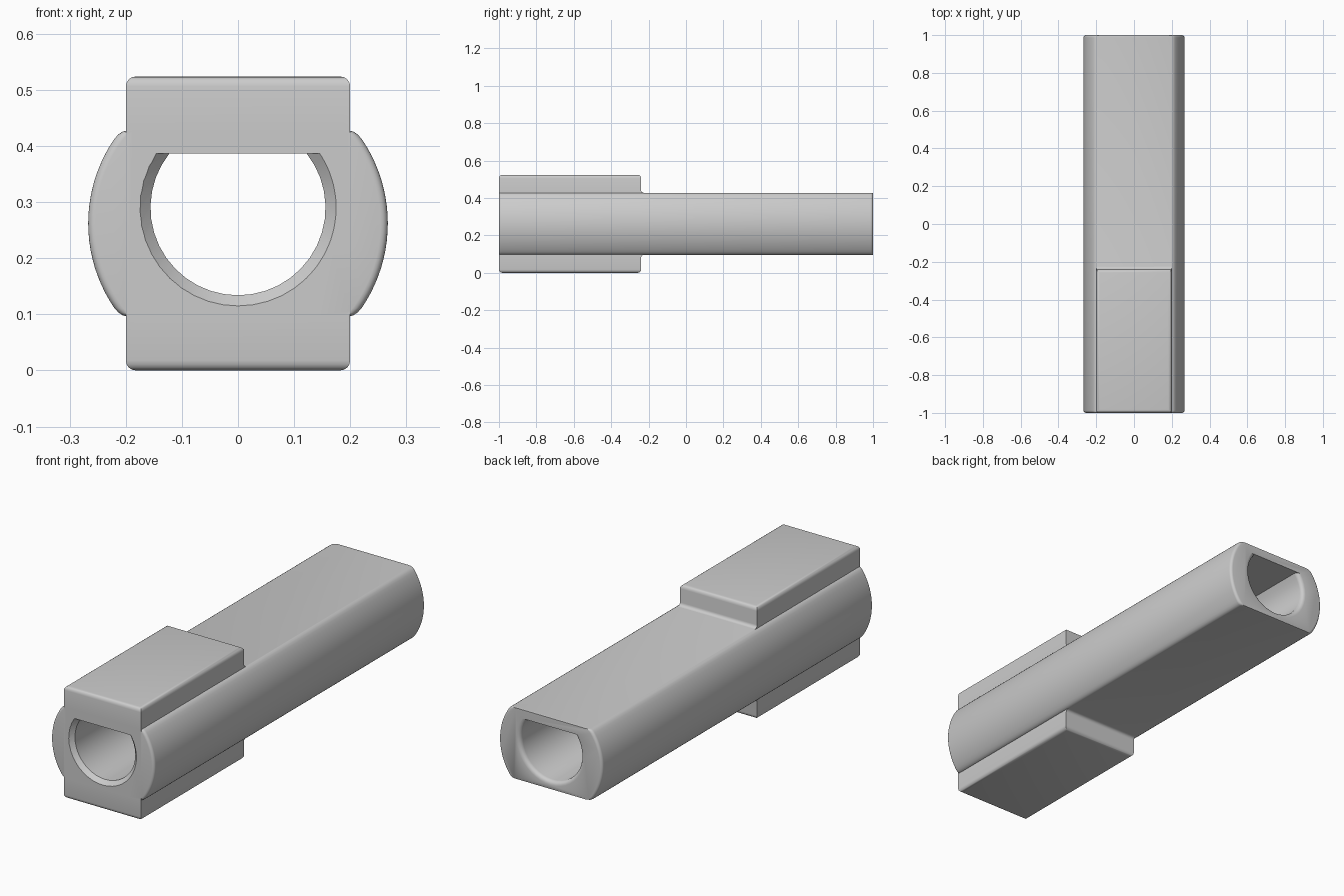
import bpy, bmesh
from math import asin, sin, cos, pi

if "Cube" in bpy.data.objects:
    bpy.data.objects.remove(bpy.data.objects["Cube"])

metal = bpy.data.materials.new("plain grey")
metal.use_nodes = True
GREY = (0.6, 0.6, 0.6, 1)
metal.diffuse_color = GREY
metal.node_tree.nodes["Principled BSDF"].inputs["Base Color"].default_value = GREY

MID = 0.262       # height of the body axis
FLAT = 0.1655     # half height of the body between its flats
BODY_R = 0.267
BORE_Z, BORE_TOP, BORE_R = 0.29, 0.387, 0.156
BLOCK_X, BLOCK_END, TOP = 0.2, -0.24, 0.524


def make_object(name, bm):
    bmesh.ops.recalc_face_normals(bm, faces=bm.faces)
    mesh = bpy.data.meshes.new(name)
    bm.to_mesh(mesh)
    bm.free()
    mesh.materials.append(metal)
    obj = bpy.data.objects.new(name, mesh)
    bpy.context.collection.objects.link(obj)
    return obj


def loft(name, sections):
    """Join rings of equal point count into a closed solid."""
    bm = bmesh.new()
    rings = [[bm.verts.new(p) for p in s] for s in sections]
    n = len(rings[0])
    for a, b in zip(rings, rings[1:]):
        for i in range(n):
            j = (i + 1) % n
            bm.faces.new((a[i], a[j], b[j], b[i]))
    bm.faces.new(rings[0])
    bm.faces.new(rings[-1])
    return make_object(name, bm)


def body_section(y, r):
    """Circle cut by two flats, with softened corners."""
    a = asin(FLAT / r)
    corner_x, soft, steps = r * cos(a), 0.07, 20
    side = [(r * cos(t), r * sin(t)) for t in
            (-a + soft + 2 * (a - soft) * i / steps for i in range(steps + 1))]
    end = side[-1]
    for t in (0.33, 0.67, 1):
        p, q, w = (1 - t) ** 2, 2 * t * (1 - t), t * t
        side.append((p * end[0] + q * corner_x + w * (corner_x - 0.012),
                     p * end[1] + q * FLAT + w * FLAT))
    side = [(x, -z) for x, z in side[:-4:-1]] + side
    half = [(x, y, MID + z) for x, z in side]
    return half + [(-x, y, z) for x, y, z in reversed(half)]


def bore_section(y, r):
    """Circle with its top cut flat."""
    a, steps = asin((BORE_TOP - BORE_Z) / r), 28
    angles = [a - (pi + 2 * a) * i / steps for i in range(steps + 1)]
    return [(r * cos(t), y, BORE_Z + r * sin(t)) for t in angles]


def combine(obj, other, operation):
    mod = obj.modifiers.new(operation.title(), 'BOOLEAN')
    mod.operation, mod.solver, mod.object = operation, 'EXACT', other
    bpy.context.view_layer.objects.active = obj
    bpy.ops.object.modifier_apply(modifier=mod.name)
    bpy.data.objects.remove(other)


# Long body with rounded rims on its curved sides
rim = 0.013
ease = [(rim * (1 - cos(t)), rim * (1 - sin(t))) for t in (pi / 8 * i for i in range(5))]
front = [body_section(-1 + d, BODY_R - inset) for d, inset in ease]
back = [body_section(1 - d, BODY_R - inset) for d, inset in reversed(ease)]
body = loft("body", front + back)

# Front block, standing out above and below the body
bm = bmesh.new()
bmesh.ops.create_cube(bm, size=1)
for v in bm.verts:
    v.co.x *= 2 * BLOCK_X
    v.co.y = -1 if v.co.y < 0 else BLOCK_END
    v.co.z = 0 if v.co.z < 0 else TOP
flat_edges = [e for e in bm.edges if abs(e.verts[0].co.z - e.verts[1].co.z) < 0.01]
bmesh.ops.bevel(bm, geom=flat_edges, offset=0.018, segments=4, profile=0.5, affect='EDGES')
combine(body, make_object("block", bm), 'UNION')

# Small fillets where the block steps down to the body
fillet, sink = 0.015, 0.01
for s in (1, -1):
    curve = [(BLOCK_END + fillet * (1 - cos(t)), FLAT + fillet * (1 - sin(t)))
             for t in (pi / 8 * i for i in range(5))]
    outline = curve + [(BLOCK_END + fillet, FLAT - sink), (BLOCK_END - sink, FLAT - sink),
                       (BLOCK_END - sink, FLAT + fillet)]
    strip = loft("fillet", [[(x, y, MID + s * z) for y, z in outline]
                            for x in (-BLOCK_X + 0.0005, BLOCK_X - 0.0005)])
    combine(body, strip, 'UNION')

# Flat-topped bore: chamfered at the front, rounded at the back
lip = 0.019
sections = [bore_section(-1.01, BORE_R + lip + 0.01), bore_section(-1 + lip, BORE_R)]
sections += [bore_section(1 - lip + lip * sin(t), BORE_R + lip * (1 - cos(t)))
             for t in (pi / 8 * i for i in range(5))]
sections.append(bore_section(1.01, BORE_R + lip))
combine(body, loft("bore_cutter", sections), 'DIFFERENCE')

# Smooth curves, sharp edges
bpy.ops.object.select_all(action='DESELECT')
body.select_set(True)
bpy.context.view_layer.objects.active = body
bpy.ops.object.shade_smooth_by_angle(angle=pi / 6)
